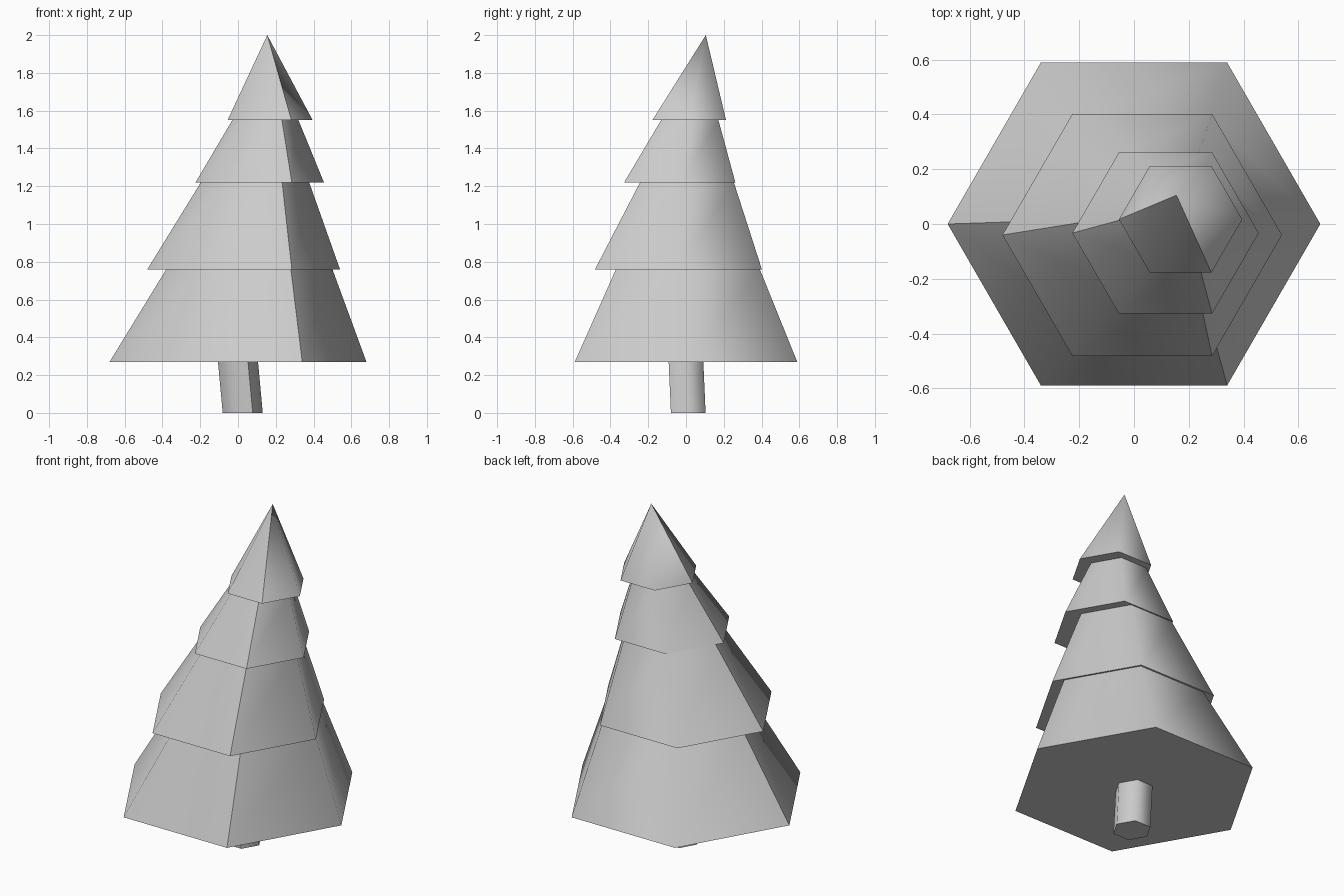
import bpy, bmesh
from math import cos, sin, pi

if "Cube" in bpy.data.objects:
    bpy.data.objects.remove(bpy.data.objects["Cube"])

SIDES = 6


def skin(name, rings, apex=None):
    """Loft six-sided rings (x, y, z, radius); rounded shading with two hard corner seams."""
    bm = bmesh.new()
    loops = [[bm.verts.new((x + r * cos(i * pi / 3), y + r * sin(i * pi / 3), z))
              for i in range(SIDES)] for x, y, z, r in rings]
    bm.faces.new(loops[0][::-1])
    for a, b in zip(loops, loops[1:]):
        for i in range(SIDES):
            j = (i + 1) % SIDES
            bm.faces.new((a[i], a[j], b[j], b[i]))
    if apex:
        tip = bm.verts.new(apex)
        for i in range(SIDES):
            bm.faces.new((loops[-1][i], loops[-1][(i + 1) % SIDES], tip))
    for f in bm.faces:
        f.smooth = True
    # ring edges and the left / front-right corners stay sharp
    hard = {v for loop in loops for v in (loop[3], loop[5])}
    for e in bm.edges:
        level = abs(e.verts[0].co.z - e.verts[1].co.z) < 1e-5
        if level or any(v in hard for v in e.verts):
            e.smooth = False
    mesh = bpy.data.meshes.new(name)
    bm.to_mesh(mesh)
    bm.free()
    obj = bpy.data.objects.new(name, mesh)
    bpy.context.collection.objects.link(obj)
    return obj


# Leaning trunk
skin("trunk", [(0.025, 0.012, 0.0, 0.106), (0.0, 0.0, 0.27, 0.106)])

# Four stacked tiers of branches, each overhanging the one below
skin("foliage", [
    (0.0, 0.0, 0.27, 0.68), (0.06, 0.01, 0.76, 0.44),
    (0.03, -0.04, 0.76, 0.51), (0.09, 0.005, 1.22, 0.287),
    (0.115, -0.033, 1.22, 0.34), (0.145, 0.02, 1.55, 0.175),
    (0.17, 0.017, 1.55, 0.225)],
    apex=(0.155, 0.105, 2.0))
